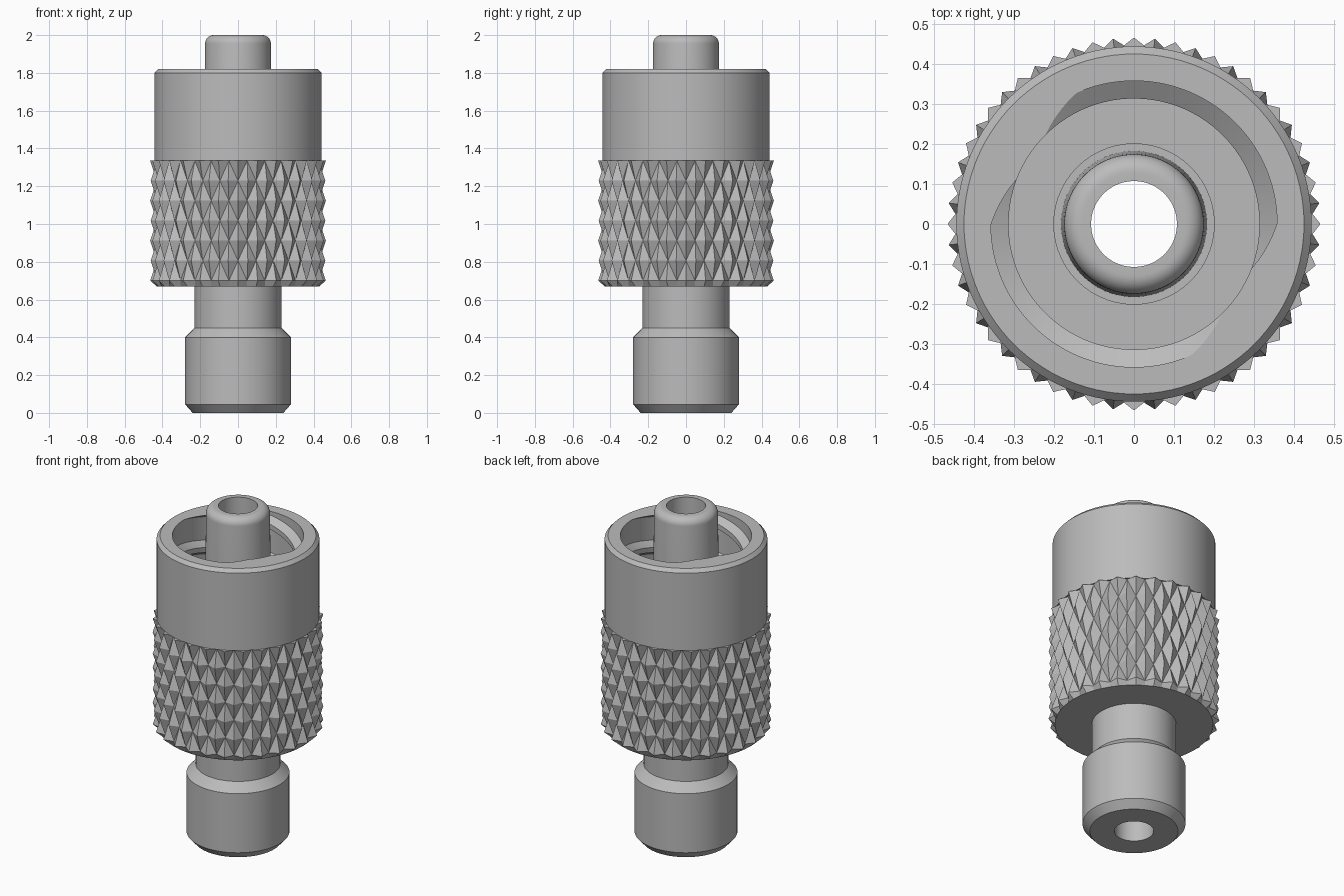
import bpy, bmesh
from math import sin, cos, pi, radians
from mathutils import Vector

if "Cube" in bpy.data.objects:
    bpy.data.objects.remove(bpy.data.objects["Cube"])

grey = bpy.data.materials.new("satin_grey")
grey.use_nodes = True
colour = (0.5, 0.5, 0.5, 1)
grey.diffuse_color = colour
grey.node_tree.nodes["Principled BSDF"].inputs["Base Color"].default_value = colour

BORE, SEG, TOP, FLOOR = 0.107, 112, 1.82, 1.25


def polar(r, a, z):
    return Vector((r * cos(a), r * sin(a), z))


def finish(bm, name, smooth=True):
    bmesh.ops.recalc_face_normals(bm, faces=bm.faces)
    mesh = bpy.data.meshes.new(name)
    bm.to_mesh(mesh)
    bm.free()
    mesh.materials.append(grey)
    ob = bpy.data.objects.new(name, mesh)
    bpy.context.collection.objects.link(ob)
    if smooth:
        bpy.ops.object.select_all(action='DESELECT')
        ob.select_set(True)
        bpy.context.view_layer.objects.active = ob
        bpy.ops.object.shade_smooth_by_angle(angle=radians(30))
    return ob


def lathe(name, profile):
    """Spin a closed (radius, height) outline round the z axis."""
    bm = bmesh.new()
    rings = [[bm.verts.new(polar(r, 2 * pi * i / SEG, z)) for i in range(SEG)]
             for r, z in profile]
    for k, low in enumerate(rings):
        high = rings[(k + 1) % len(rings)]
        for i in range(SEG):
            j = (i + 1) % SEG
            bm.faces.new((low[i], low[j], high[j], high[i]))
    return finish(bm, name)


def arc(r, z, radius, steps=8):
    """Quarter round from the side up to the top."""
    return [(r + radius * cos(pi / 2 * s / steps), z + radius * sin(pi / 2 * s / steps))
            for s in range(steps + 1)]


# Tail barrel with its neck
lathe("tail_barrel", [(BORE, 0), (0.24, 0), (0.28, 0.045), (0.28, 0.4),
                      (0.23, 0.45), (0.23, 0.8), (BORE, 0.8)])

# Slightly tapered nozzle with a rounded tip
lathe("nozzle", [(BORE, 0.8), (0.182, 0.8), (0.182, FLOOR)]
      + arc(0.129, 1.955, 0.045) + [(BORE, 2.0)])

# Upper collar, hollow down to the socket floor
lathe("collar", [(0.42, 1.335), (0.443, 1.335), (0.443, 1.8), (0.424, TOP), (0.357, TOP),
                 (0.357, FLOOR), (0.17, FLOOR), (0.17, 1.2), (0.42, 1.2)])


# Knurled grip: a lattice of diamond pyramids
def knurled_grip(teeth=28, rows=6, z0=0.7, z1=1.335, peak=0.465, valley=0.43):
    bm = bmesh.new()
    n = teeth * 2

    def ring(z, radius):
        return [bm.verts.new(polar(radius(i), 2 * pi * i / n, z)) for i in range(n)]

    knurl = [ring(z0 + (z1 - z0) * k / rows,
                  lambda i, k=k: valley if (i + k) % 2 else peak) for k in range(rows + 1)]
    rings = ([ring(0.67, lambda i: 0.2), ring(0.67, lambda i: 0.43)] + knurl
             + [ring(z1, lambda i: 0.425), ring(z1, lambda i: 0.2)])
    for k, low in enumerate(rings):
        high = rings[(k + 1) % len(rings)]
        for i in range(n):
            j = (i + 1) % n
            a, b, c, d = low[i], low[j], high[j], high[i]
            if 2 <= k < 2 + rows:
                # split each cell along the groove
                if (i + k) % 2:
                    bm.faces.new((a, b, c))
                    bm.faces.new((a, c, d))
                else:
                    bm.faces.new((a, b, d))
                    bm.faces.new((b, c, d))
            else:
                bm.faces.new((a, b, c, d))
    finish(bm, "knurled_grip", smooth=False)


knurled_grip()


# Two-start internal thread, trimmed flush with the collar rim
def thread(name, exit_angle, lead=0.446, steps=120):
    section = [(0.358, -0.042), (0.313, -0.015), (0.313, 0.015), (0.358, 0.042)]
    bm = bmesh.new()
    rings = []
    for s in range(steps + 1):
        turn = -1.1 + 1.25 * s / steps
        a = exit_angle + 2 * pi * turn
        rings.append([bm.verts.new(polar(r, a, TOP + lead * turn + z)) for r, z in section])
    for low, high in zip(rings, rings[1:]):
        for i in range(4):
            j = (i + 1) % 4
            bm.faces.new((low[i], low[j], high[j], high[i]))
    bm.faces.new(rings[0])
    bm.faces.new(rings[-1])
    cut = bmesh.ops.bisect_plane(bm, geom=bm.verts[:] + bm.edges[:] + bm.faces[:],
                                 plane_co=(0, 0, TOP), plane_no=(0, 0, 1), clear_outer=True)
    edges = [e for e in cut["geom_cut"] if isinstance(e, bmesh.types.BMEdge)]
    bmesh.ops.holes_fill(bm, edges=edges)
    finish(bm, name)


thread("thread_a", radians(147))
thread("thread_b", radians(-33))
